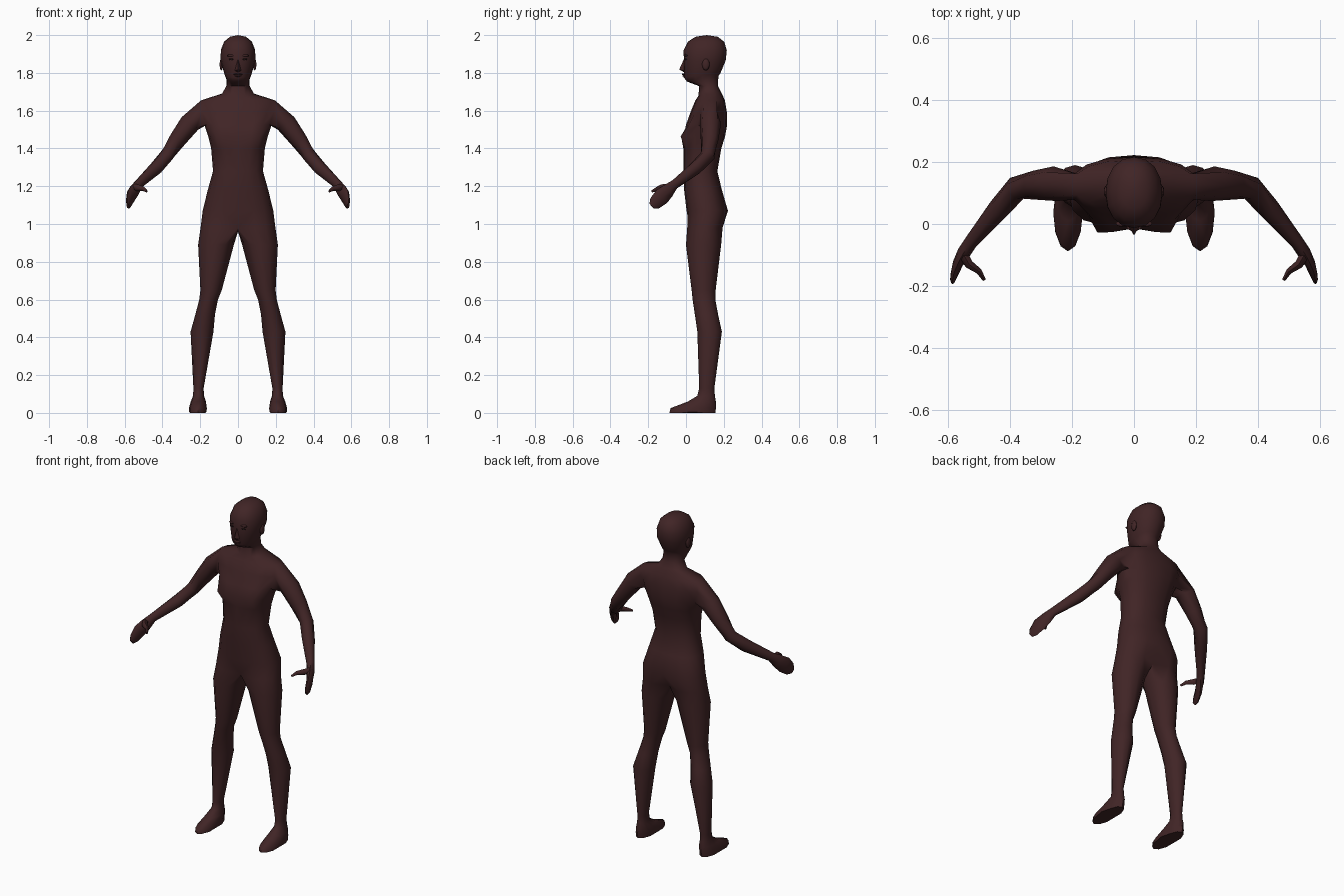
import bpy, bmesh, math
from mathutils import Vector

if "Cube" in bpy.data.objects:
    bpy.data.objects.remove(bpy.data.objects["Cube"])


def material(name, rgb):
    m = bpy.data.materials.new(name)
    m.diffuse_color = (*rgb, 1)
    m.use_nodes = True
    m.node_tree.nodes["Principled BSDF"].inputs["Base Color"].default_value = m.diffuse_color
    return m


SKIN = material("dark_brown_skin", (0.052, 0.018, 0.019))
EYE = material("dark_eye", (0.022, 0.010, 0.010))


def finish(bm, name, mat, mirrored=True, angle=60):
    """Mirror across x = 0, weld the seam and make a smooth object."""
    if mirrored:
        bmesh.ops.mirror(bm, geom=bm.verts[:] + bm.edges[:] + bm.faces[:],
                         axis='X', merge_dist=0.0005)
    bmesh.ops.remove_doubles(bm, verts=bm.verts[:], dist=0.0003)
    bmesh.ops.recalc_face_normals(bm, faces=bm.faces[:])
    me = bpy.data.meshes.new(name)
    bm.to_mesh(me)
    bm.free()
    ob = bpy.data.objects.new(name, me)
    bpy.context.collection.objects.link(ob)
    me.materials.append(mat)
    bpy.ops.object.select_all(action='DESELECT')
    ob.select_set(True)
    bpy.context.view_layer.objects.active = ob
    bpy.ops.object.shade_smooth_by_angle(angle=math.radians(angle))


def bridge(bm, a, b):
    """Quads between two closed loops of equal length."""
    n = len(a)
    for i in range(n):
        j = (i + 1) % n
        bm.faces.new((a[i], a[j], b[j], b[i]))


def limb(bm, path, n, loop=None):
    """Loft n-sided rings along a path of (x, y, z, up radius, front radius)."""
    centres = [Vector(p[:3]) for p in path]
    for i, p in enumerate(path):
        d = (centres[min(i + 1, len(path) - 1)] - centres[max(i - 1, 0)]).normalized()
        up = Vector((0, 0, 1))
        u = (up - d * up.dot(d)).normalized()
        f = d.cross(u)
        ring = []
        for k in range(n):
            a = 2 * math.pi * k / n
            ring.append(bm.verts.new(centres[i] + u * p[3] * math.cos(a) + f * p[4] * math.sin(a)))
        if loop:
            bridge(bm, loop, ring)
        else:
            bm.faces.new(ring)
        loop = ring
    bm.faces.new(loop)


bm = bmesh.new()

# Torso, neck and head sections: z, half width, y front, y back, backward rise
SECTIONS = [
    (.98, .198, .000, .200, 0), (1.07, .187, .003, .222, 0),
    (1.18, .160, -.010, .190, 0), (1.28, .132, -.014, .166, 0),
    (1.40, .142, -.014, .187, 0), (1.465, .158, -.024, .207, 0),
    (1.525, .178, .000, .218, 0), (1.595, .205, .025, .216, 0),
    (1.655, .195, .050, .206, 0), (1.688, .085, .066, .186, .01),
    (1.73, .062, .070, .170, 0), (1.768, .062, .005, .171, .014),
    (1.788, .070, -.012, .183, .012), (1.865, .092, -.011, .210, 0),
    (1.92, .091, -.013, .216, 0), (1.965, .074, .010, .202, 0),
    (1.991, .043, .050, .168, 0), (2.0, 0, .11, .11, 0),
]
grid = []
for r, (z, w, yf, yb, rise) in enumerate(SECTIONS):
    row = []
    power = 0.85 if r < 10 else 0.92          # slightly boxy sections
    for j in range(9):
        t = math.pi * j / 8
        s = math.sin(t) if 0 < j < 8 else 0
        c = math.cos(t)
        y = (yf + yb) / 2 - (yb - yf) / 2 * math.copysign(abs(c) ** power, c)
        if r == 5 and j < 3:                  # chest
            y = yf - .004 * j / 2 + (.012 if j == 0 else 0)
        if r == 6 and j == 2:
            y -= .012
        if r == 0 and j in (0, 8):            # groin and cleft
            y += .02 if j == 0 else -.04
        row.append(bm.verts.new((w * s ** power, y, z - rise * c)))
    grid.append(row)
for r in range(len(grid) - 1):
    for j in range(8):
        if r in (6, 7) and j in (3, 4):       # opening for the arm
            continue
        bm.faces.new((grid[r][j], grid[r][j + 1], grid[r + 1][j + 1], grid[r + 1][j]))

# Legs and feet: z, x inner, x outer, y front, y back
LEG = [
    (.89, .022, .211, .000, .186), (.65, .086, .199, .030, .157),
    (.60, .106, .205, .035, .155), (.52, .122, .226, .047, .170),
    (.43, .130, .251, .060, .190), (.13, .182, .236, .070, .150),
    (.09, .180, .238, .060, .153), (.06, .170, .250, .010, .158),
    (.025, .165, .260, -.082, .158), (.003, .166, .260, -.088, .156),
]
crotch = [bm.verts.new((0, y, .96)) for y in (.135, .09, .05)]
loop = grid[0] + crotch
for z, xi, xo, yf, yb in LEG:
    ring = []
    for i in range(12):
        a = math.radians((i - 4) * 30)
        x = (xi + xo) / 2 + (xo - xi) / 2 * math.cos(a)
        y = (yf + yb) / 2 + (yb - yf) / 2 * math.sin(a)
        ring.append(bm.verts.new((x, y, z)))
    bridge(bm, loop, ring)
    loop = ring
for v in loop:                                # arched sole
    v.co.z = .006 if 0 < v.co.y < .08 else 0
bm.faces.new(loop)

# Arms and hands
ARM = [
    (.255, .130, 1.532, .055, .056), (.320, .125, 1.446, .046, .047),
    (.378, .115, 1.362, .038, .040), (.435, .050, 1.295, .037, .035),
    (.527, -.060, 1.210, .026, .022), (.548, -.092, 1.178, .038, .022),
    (.568, -.128, 1.146, .046, .017), (.580, -.165, 1.110, .036, .012),
    (.583, -.182, 1.095, .018, .007),
]
low, mid, top = grid[6], grid[7], grid[8]
limb(bm, ARM, 8, [top[4], top[3], mid[3], low[3], low[4], low[5], mid[5], top[5]])
finish(bm, "body", SKIN)

# Thumbs
bm = bmesh.new()
limb(bm, [(.552, -.095, 1.195, .018, .018), (.532, -.130, 1.192, .018, .016),
          (.500, -.152, 1.186, .012, .011), (.483, -.180, 1.173, .006, .006)], 6)
finish(bm, "thumbs", SKIN)

# Nose wedge: bridge, tip, base, nostril, inside
bm = bmesh.new()
a, b, c, d, e = [bm.verts.new(p) for p in (
    (0, -.010, 1.875), (0, -.036, 1.818), (0, -.010, 1.803),
    (.017, -.010, 1.812), (0, .01, 1.83))]
for f in ((a, b, d), (b, c, d), (a, d, e), (d, c, e)):
    bm.faces.new(f)
finish(bm, "nose", SKIN)


def ellipsoid(name, loc, size, mat, mirrored):
    bm = bmesh.new()
    bmesh.ops.create_uvsphere(bm, u_segments=10, v_segments=6, radius=1)
    for v in bm.verts:
        v.co = Vector([v.co[i] * size[i] + loc[i] for i in range(3)])
    finish(bm, name, mat, mirrored)


# Ears, eyes, brows and lips
ellipsoid("ears", (.088, .105, 1.845), (.010, .020, .032), SKIN, True)
ellipsoid("eyes", (.034, .001, 1.872), (.015, .009, .006), EYE, True)
ellipsoid("brows", (.036, .001, 1.892), (.024, .010, .007), SKIN, True)
ellipsoid("upper_lip", (0, -.012, 1.793), (.024, .010, .005), SKIN, False)
ellipsoid("lower_lip", (0, -.010, 1.784), (.020, .010, .005), SKIN, False)
